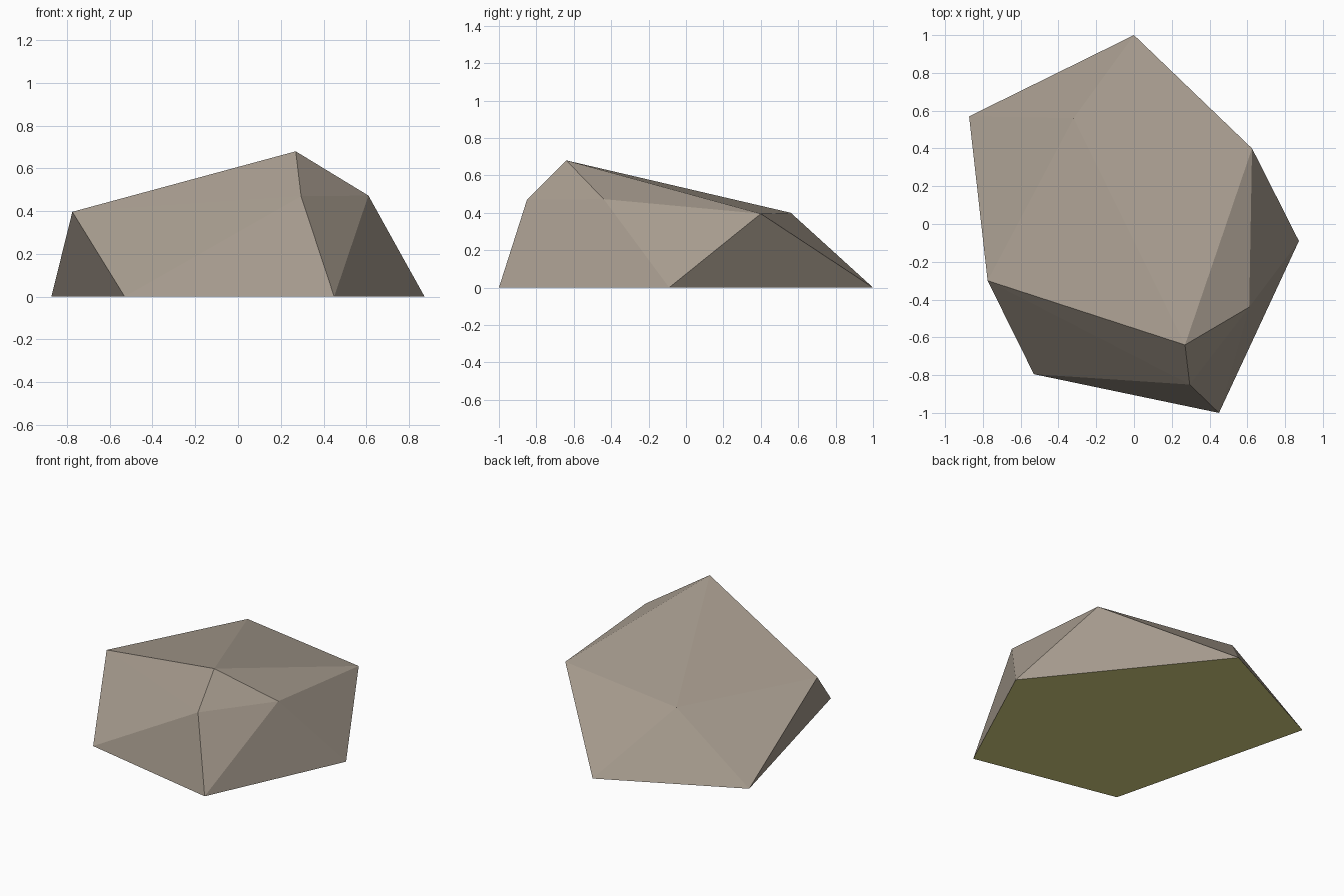
import bpy
import bmesh

if "Cube" in bpy.data.objects:
    bpy.data.objects.remove(bpy.data.objects["Cube"])


def material(name, rgb):
    m = bpy.data.materials.new(name)
    m.diffuse_color = (*rgb, 1.0)
    m.use_nodes = True
    m.node_tree.nodes["Principled BSDF"].inputs["Base Color"].default_value = m.diffuse_color
    return m


# Two five-sided rings (counter-clockwise) and a peak shape the boulder
base_ring = [(0.873, -0.09, 0), (0, 1, 0), (-0.873, 0.57, 0),
             (-0.53, -0.795, 0), (0.45, -1, 0)]
shoulder_ring = [(0.625, 0.40, 0.395), (-0.32, 0.56, 0.40), (-0.775, -0.30, 0.397),
                 (0.295, -0.85, 0.47), (0.61, -0.44, 0.473)]
peak_point = (0.27, -0.64, 0.68)

bm = bmesh.new()
base = [bm.verts.new(p) for p in base_ring]
shoulder = [bm.verts.new(p) for p in shoulder_ring]
peak = bm.verts.new(peak_point)

# Facets: zigzag band around the sides, fan up to the peak
for i in range(5):
    j = (i + 1) % 5
    bm.faces.new((base[i], base[j], shoulder[i]))
    bm.faces.new((base[j], shoulder[j], shoulder[i]))
    bm.faces.new((shoulder[i], shoulder[j], peak))

# Flat underside in the second colour
underside = bm.faces.new(base[::-1])
underside.material_index = 1
bmesh.ops.recalc_face_normals(bm, faces=bm.faces)

mesh = bpy.data.meshes.new("rock")
bm.to_mesh(mesh)
bm.free()
mesh.materials.append(material("warm grey stone", (0.39, 0.335, 0.275)))
mesh.materials.append(material("pale olive underside", (0.69, 0.645, 0.23)))
rock = bpy.data.objects.new("rock", mesh)
bpy.context.collection.objects.link(rock)
